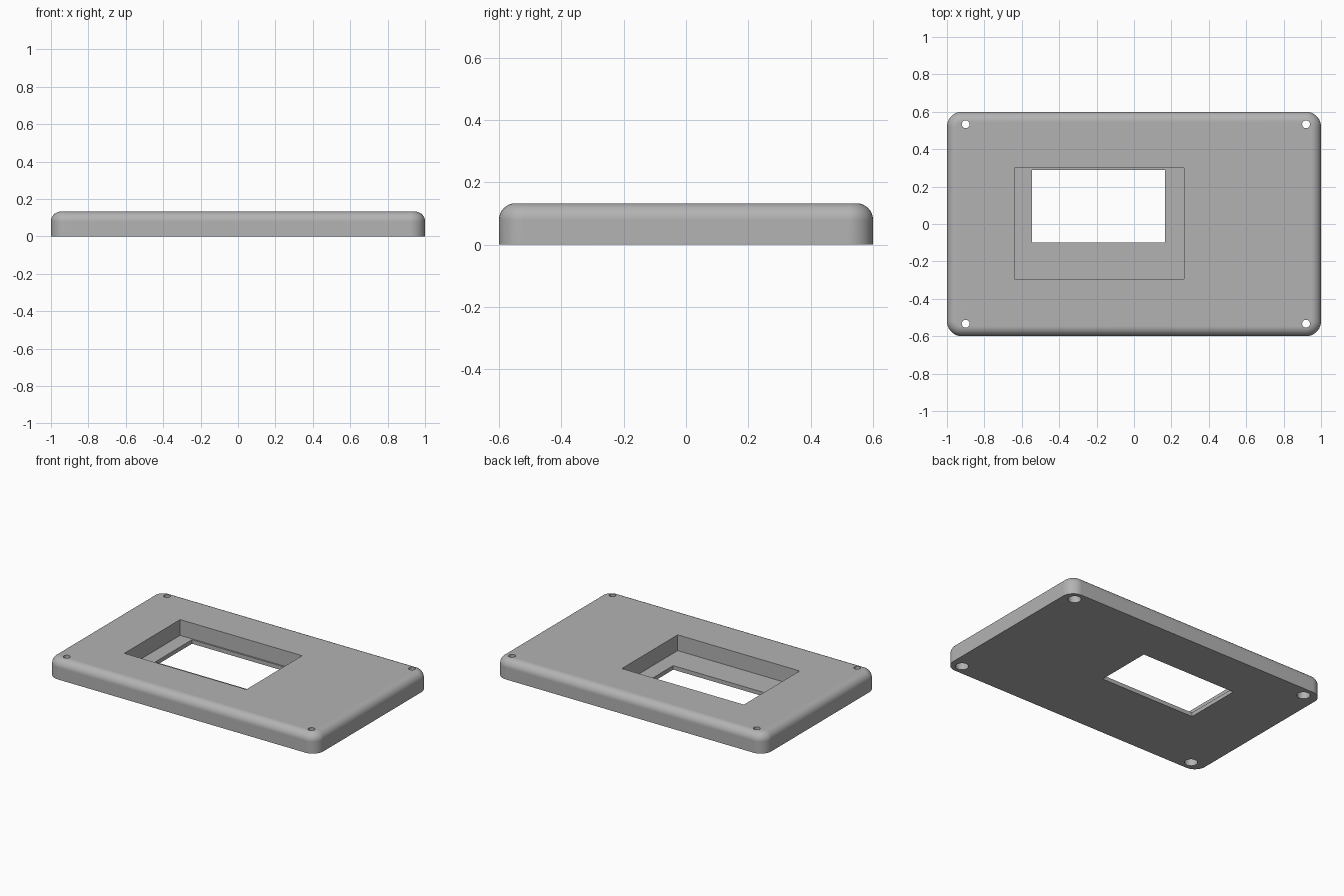
import bpy
import bmesh
import math

if "Cube" in bpy.data.objects:
    bpy.data.objects.remove(bpy.data.objects["Cube"], do_unlink=True)

LENGTH, WIDTH, HEIGHT = 2.0, 1.2, 0.133
FLOOR = 0.027        # thickness left under the recess
BORE_DEPTH = 0.067   # screw head pockets, from below

grey = bpy.data.materials.new("plain grey")
grey.use_nodes = True
colour = (0.45, 0.45, 0.45, 1)
grey.diffuse_color = colour
grey.node_tree.nodes["Principled BSDF"].inputs["Base Color"].default_value = colour


def new_object(name, bm):
    mesh = bpy.data.meshes.new(name)
    bm.to_mesh(mesh)
    bm.free()
    mesh.materials.append(grey)
    obj = bpy.data.objects.new(name, mesh)
    bpy.context.collection.objects.link(obj)
    return obj


def box_mesh(x0, x1, y0, y1, z0, z1):
    bm = bmesh.new()
    bmesh.ops.create_cube(bm, size=1)
    for v in bm.verts:
        v.co.x = x1 if v.co.x > 0 else x0
        v.co.y = y1 if v.co.y > 0 else y0
        v.co.z = z1 if v.co.z > 0 else z0
    return bm


def cylinder_mesh(x, y, radius, z0, z1):
    bm = bmesh.new()
    bmesh.ops.create_cone(bm, cap_ends=True, segments=32, radius1=radius,
                          radius2=radius, depth=z1 - z0)
    bmesh.ops.translate(bm, verts=bm.verts, vec=(x, y, (z0 + z1) / 2))
    return bm


def cut(target, bm):
    cutter = new_object("cutter", bm)
    cutter.hide_render = True
    mod = target.modifiers.new("cut", 'BOOLEAN')
    mod.operation = 'DIFFERENCE'
    mod.solver = 'EXACT'
    mod.object = cutter
    bpy.context.view_layer.objects.active = target
    bpy.ops.object.modifier_apply(modifier=mod.name)
    bpy.data.objects.remove(cutter, do_unlink=True)


# Slab with rounded corners and a rounded top edge
bm = box_mesh(-LENGTH / 2, LENGTH / 2, -WIDTH / 2, WIDTH / 2, 0, HEIGHT)
uprights = [e for e in bm.edges
            if abs(e.verts[0].co.z - e.verts[1].co.z) > HEIGHT / 2]
bmesh.ops.bevel(bm, geom=uprights, offset=0.08, segments=10, profile=0.5,
                affect='EDGES')
rim = [e for e in bm.edges if all(v.co.z > HEIGHT - 0.001 for v in e.verts)]
bmesh.ops.bevel(bm, geom=rim, offset=0.053, segments=8, profile=0.5,
                affect='EDGES')
plate = new_object("cover_plate", bm)

# Display recess from above and the offset window through its floor
cut(plate, box_mesh(-0.64, 0.267, -0.293, 0.3, FLOOR, HEIGHT + 0.1))
cut(plate, box_mesh(-0.545, 0.165, -0.1, 0.29, -0.1, HEIGHT))

# Screw holes with wider pockets underneath
for x in (-0.9, 0.92):
    for y in (-0.533, 0.533):
        cut(plate, cylinder_mesh(x, y, 0.021, -0.1, HEIGHT + 0.1))
        cut(plate, cylinder_mesh(x, y, 0.04, -0.1, BORE_DEPTH))

# Smooth fillets, crisp cut edges
bpy.ops.object.select_all(action='DESELECT')
plate.select_set(True)
bpy.context.view_layer.objects.active = plate
bpy.ops.object.shade_smooth_by_angle(angle=math.radians(30))
weighted = plate.modifiers.new("weighted normals", 'WEIGHTED_NORMAL')
weighted.keep_sharp = True
